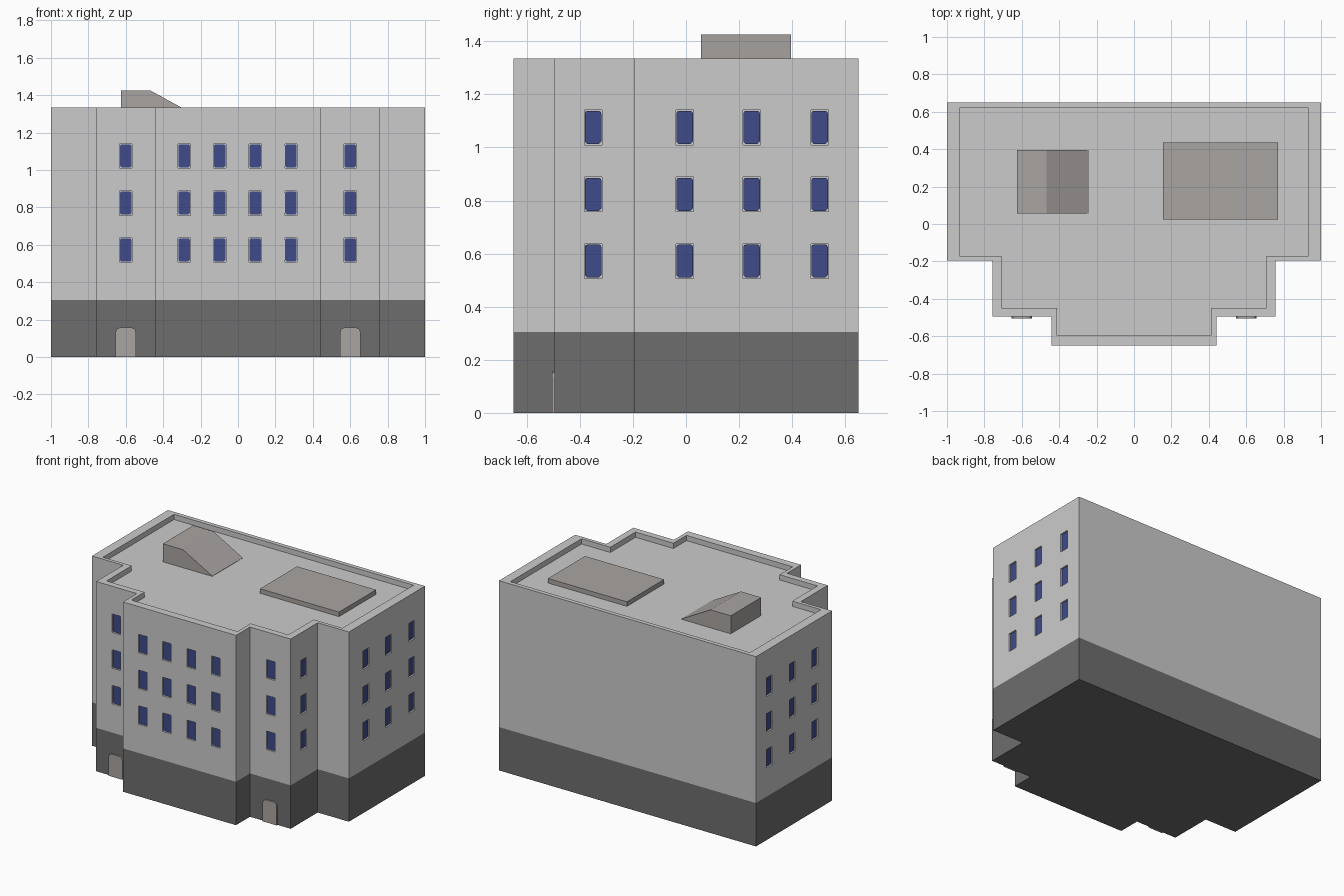
import bpy, bmesh, math
from mathutils import Matrix, Vector

if "Cube" in bpy.data.objects:
    bpy.data.objects.remove(bpy.data.objects["Cube"])


def material(name, rgb):
    m = bpy.data.materials.new(name)
    m.diffuse_color = (*rgb, 1)
    m.use_nodes = True
    m.node_tree.nodes["Principled BSDF"].inputs["Base Color"].default_value = m.diffuse_color
    return m


WALL = material("light grey wall", (0.60, 0.60, 0.60))
BASE = material("dark grey base", (0.155, 0.155, 0.155))
GLASS = material("blue glass", (0.05, 0.07, 0.25))
TRIM = material("warm grey", (0.40, 0.375, 0.365))


def make_object(name, bm, *mats):
    bmesh.ops.recalc_face_normals(bm, faces=bm.faces)
    me = bpy.data.meshes.new(name)
    bm.to_mesh(me)
    bm.free()
    for m in mats:
        me.materials.append(m)
    ob = bpy.data.objects.new(name, me)
    bpy.context.collection.objects.link(ob)
    return ob


def prism(bm, profile, y0, y1, matrix=Matrix()):
    """Extrude an x-z profile from y0 to y1, then place it."""
    a = [bm.verts.new(matrix @ Vector((x, y0, z))) for x, z in profile]
    b = [bm.verts.new(matrix @ Vector((x, y1, z))) for x, z in profile]
    bm.faces.new(a)
    bm.faces.new(b[::-1])
    for i in range(len(a)):
        j = (i + 1) % len(a)
        bm.faces.new((a[i], b[i], b[j], a[j]))


def rect(w, h, c=0.0, bottom=True):
    """Rectangle centred on x, z; corners chamfered by c (optionally only on top)."""
    x, z = w / 2, h / 2
    if not c:
        return [(-x, -z), (x, -z), (x, z), (-x, z)]
    low = [(-x, -z + c), (-x + c, -z), (x - c, -z), (x, -z + c)] if bottom else [(-x, -z), (x, -z)]
    d = c * 0.3
    return low + [(x, z - c), (x - d, z - d), (x - c, z), (-x + c, z), (-x + d, z - d), (-x, z - c)]


# Building shell: stepped outline, dark base, parapet and sunken roof
def outline(right_half):
    return right_half + [(-x, y) for x, y in reversed(right_half)]


OUTER = outline([(.44, -.65), (.44, -.495), (.757, -.495), (.757, -.195), (1, -.195), (1, .65)])
INNER = outline([(.413, -.595), (.413, -.45), (.708, -.45), (.708, -.17), (.932, -.17), (.932, .62)])
TOP, ROOF, BAND = 1.335, 1.298, 0.305

bm = bmesh.new()
levels = [(OUTER, 0), (OUTER, BAND), (OUTER, TOP), (INNER, TOP), (INNER, ROOF)]
rings = [[bm.verts.new((x, y, z)) for x, y in pts] for pts, z in levels]
for a, b in zip(rings, rings[1:]):
    for i in range(len(a)):
        j = (i + 1) % len(a)
        bm.faces.new((a[i], a[j], b[j], b[i]))
bm.faces.new(rings[0][::-1])
bm.faces.new(rings[-1])
for f in bm.faces:
    f.material_index = 1 if f.calc_center_median().z < BAND else 0
shell = make_object("building_shell", bm, WALL, BASE)

# Window positions: (x, y, turn about z) for each column, three storeys
columns = [(x, -.65, 0) for x in (-.288, -.098, .092, .283)]
for s in (-1, 1):
    columns.append((s * .6, -.495, 0))
    columns.append((s * .757, -.35, s * 90))
    columns += [(s, y, s * 90) for y in (-.005, .247, .503)]
DEPTH = 0.014

cut, panes = bmesh.new(), bmesh.new()
for x, y, turn in columns:
    for z in (.572, .823, 1.075):
        m = Matrix.Translation((x, y, z)) @ Matrix.Rotation(math.radians(turn), 4, 'Z')
        prism(cut, rect(.066, .13), -.05, DEPTH, m)
        prism(panes, rect(.062, .124, .009), DEPTH - .006, DEPTH + .002, m)
make_object("window_panes", panes, GLASS)
cutter = make_object("window_cutter", cut, WALL)
cutter.hide_render = True

# Cut the window recesses
mod = shell.modifiers.new("recesses", 'BOOLEAN')
mod.operation = 'DIFFERENCE'
mod.solver = 'EXACT'
mod.object = cutter
bpy.context.view_layer.objects.active = shell
bpy.ops.object.modifier_apply(modifier=mod.name)
bpy.data.objects.remove(cutter)

# Entrance doors with rounded tops
bm = bmesh.new()
for s in (-1, 1):
    prism(bm, rect(.11, .158, .024, False), -.505, -.494, Matrix.Translation((s * .6, 0, .079)))
make_object("doors", bm, TRIM)

# Roof stair housing with sloping side
bm = bmesh.new()
prism(bm, [(-.625, ROOF - .005), (-.24, ROOF - .005), (-.24, ROOF + .002), (-.468, 1.425), (-.625, 1.425)], .057, .395)
make_object("stair_housing", bm, TRIM)

# Low roof platform
bm = bmesh.new()
prism(bm, [(.155, ROOF - .005), (.77, ROOF - .005), (.77, 1.33), (.155, 1.33)], .023, .435)
make_object("roof_platform", bm, TRIM)
